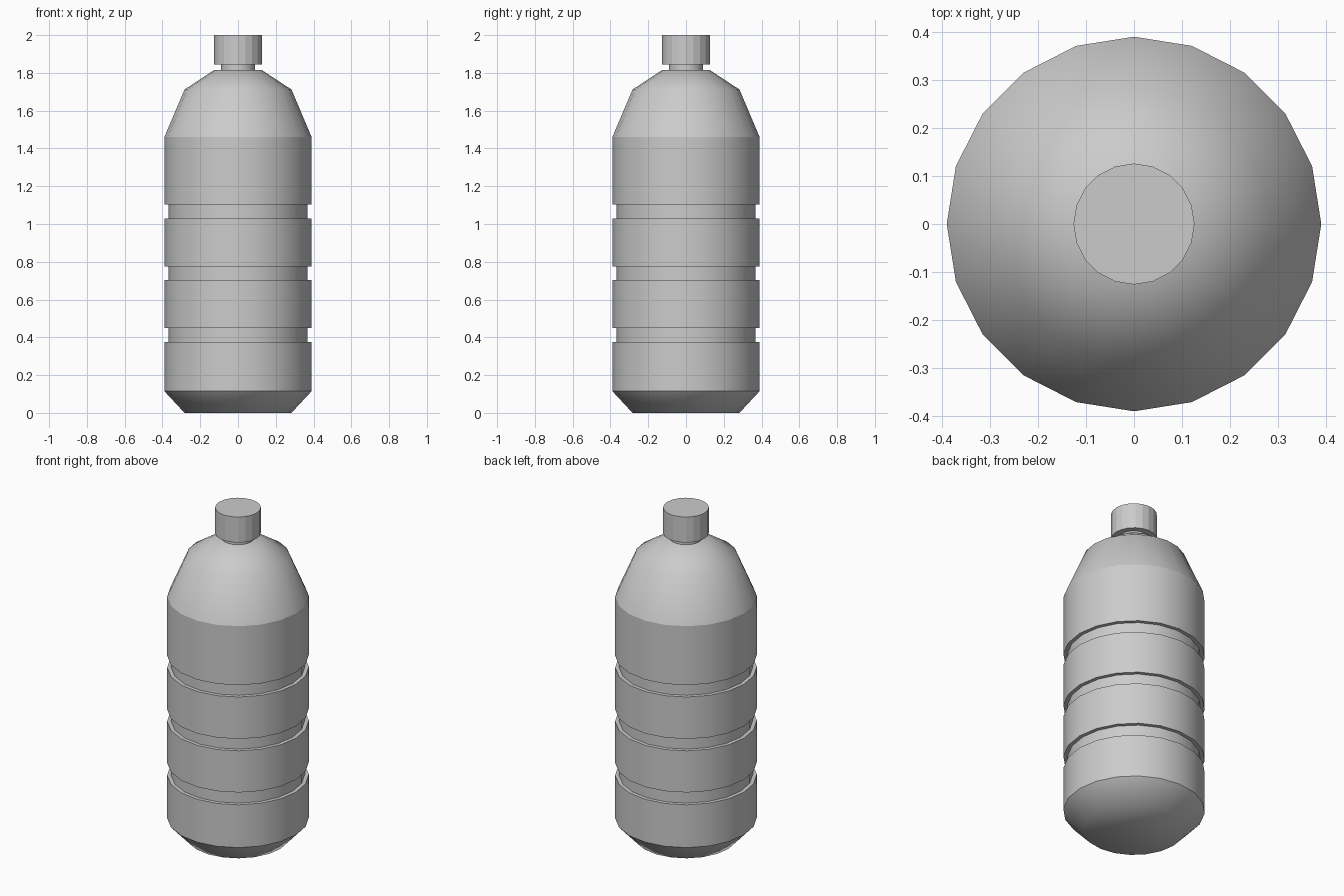
import bpy, bmesh, math

if "Cube" in bpy.data.objects:
    bpy.data.objects.remove(bpy.data.objects["Cube"])

SIDES = 20


def lathe(name, profile, sharp=(), smooth=True):
    """Revolve (radius, z) points around z and cap both ends.
    Rings whose profile index is in sharp keep a hard edge."""
    bm = bmesh.new()
    rings = []
    for r, z in profile:
        rings.append([bm.verts.new((r * math.cos(2 * math.pi * i / SIDES),
                                    r * math.sin(2 * math.pi * i / SIDES), z))
                      for i in range(SIDES)])
    for a, b in zip(rings, rings[1:]):
        for i in range(SIDES):
            j = (i + 1) % SIDES
            bm.faces.new((a[i], a[j], b[j], b[i]))
    bm.faces.new(rings[0][::-1])
    bm.faces.new(rings[-1])
    for f in bm.faces:
        f.smooth = smooth
    for k in sharp:
        for i in range(SIDES):
            bm.edges.get((rings[k][i], rings[k][(i + 1) % SIDES])).smooth = False
    mesh = bpy.data.meshes.new(name)
    bm.to_mesh(mesh)
    bm.free()
    obj = bpy.data.objects.new(name, mesh)
    bpy.context.collection.objects.link(obj)
    return obj


# Bottle body: rounded base, three grip grooves, domed shoulder
R, GROOVE_R = 0.39, 0.368
profile = [(0.283, 0.0), (R, 0.115)]
for low, high in ((0.375, 0.45), (0.703, 0.775), (1.03, 1.102)):
    profile += [(R, low), (GROOVE_R, low), (GROOVE_R, high), (R, high)]
top_of_wall = len(profile)
profile += [(R, 1.46), (0.283, 1.712), (0.126, 1.815)]
lathe("bottle_body", profile, sharp=range(1, top_of_wall + 1))

# Neck
lathe("neck", [(0.09, 1.80), (0.09, 1.86)], sharp=(0, 1))

# Screw cap
lathe("cap", [(0.126, 1.845), (0.126, 2.0)], smooth=False)
